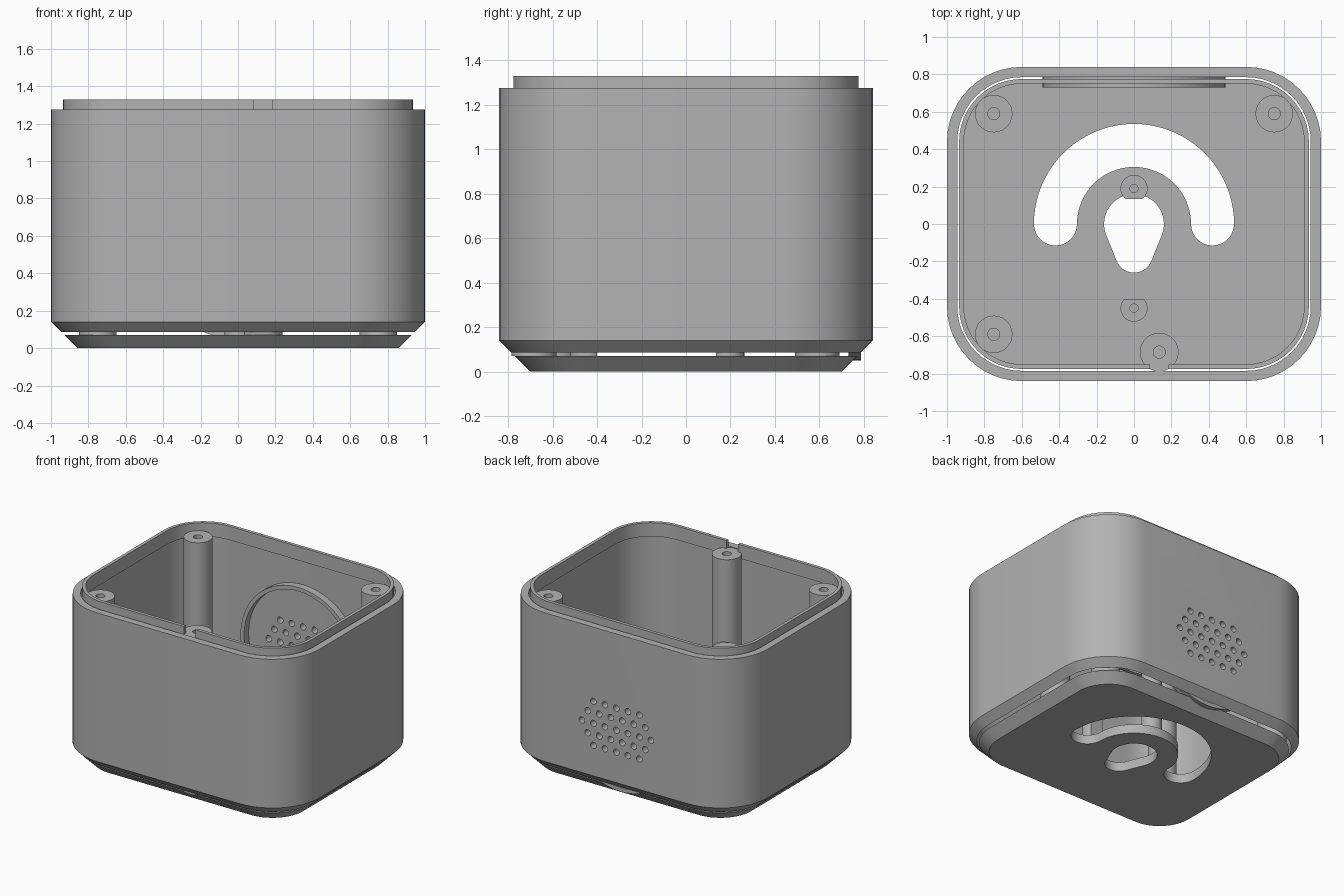
import bpy, bmesh, math
from mathutils import Vector

cube = bpy.data.objects.get("Cube")
if cube:
    bpy.data.objects.remove(cube, do_unlink=True)

grey = bpy.data.materials.new("plain grey")
grey.use_nodes = True
colour = (0.45, 0.45, 0.45, 1)
grey.diffuse_color = colour
grey.node_tree.nodes["Principled BSDF"].inputs["Base Color"].default_value = colour


def arc(cx, cy, r, a0, a1, n):
    """Points of an arc in degrees, both ends included."""
    angles = [math.radians(a0 + (a1 - a0) * i / n) for i in range(n + 1)]
    return [(cx + r * math.cos(a), cy + r * math.sin(a)) for a in angles]


def circle(cx, cy, r, n=40):
    return arc(cx, cy, r, 0, 360, n)[:-1]


def rounded(inset, z):
    """Rounded footprint of the case, moved inwards by inset."""
    pts = []
    for i, (sx, sy) in enumerate([(1, 1), (-1, 1), (-1, -1), (1, -1)]):
        pts += arc(sx * 0.6, sy * 0.44, 0.4 - inset, i * 90, i * 90 + 90, 12)
    return [(x, y, z) for x, y in pts]


def flat(pts, z):
    return [(x, y, z) for x, y in pts]


def upright(pts, y):
    return [(x, y, z) for x, z in pts]


def add_loft(bm, loops, closed=False):
    """Skin matching loops; closed joins last to first, otherwise cap the ends."""
    rows = [[bm.verts.new(p) for p in loop] for loop in loops]
    n = len(rows[0])
    pairs = list(zip(rows, rows[1:]))
    if closed:
        pairs.append((rows[-1], rows[0]))
    else:
        bm.faces.new(rows[0])
        bm.faces.new(rows[-1])
    for a, b in pairs:
        for i in range(n):
            j = (i + 1) % n
            bm.faces.new((a[i], a[j], b[j], b[i]))


def make(name, lofts, closed=False):
    bm = bmesh.new()
    for loops in lofts:
        add_loft(bm, loops, closed)
    bmesh.ops.recalc_face_normals(bm, faces=bm.faces)
    mesh = bpy.data.meshes.new(name)
    bm.to_mesh(mesh)
    bm.free()
    mesh.materials.append(grey)
    ob = bpy.data.objects.new(name, mesh)
    bpy.context.collection.objects.link(ob)
    return ob


def activate(ob):
    bpy.ops.object.select_all(action="DESELECT")
    ob.select_set(True)
    bpy.context.view_layer.objects.active = ob


def cut(ob, lofts):
    """Subtract lofted solids from a part."""
    tool = make("cutter", lofts)
    tool.hide_render = True
    mod = ob.modifiers.new("cut", "BOOLEAN")
    mod.operation = "DIFFERENCE"
    mod.solver = "EXACT"
    mod.object = tool
    activate(ob)
    bpy.ops.object.modifier_apply(modifier=mod.name)
    bpy.data.objects.remove(tool, do_unlink=True)


parts = []

# Outer wall with a chamfered lower edge, and speaker holes in the back
wall = make("outer_wall", [[rounded(0.055, 0.085), rounded(0, 0.14),
                            rounded(0, 1.275), rounded(0.055, 1.275)]], closed=True)
holes = []
for row in range(-2, 3):
    count = 7 - abs(row)
    for i in range(count):
        c = circle((i - (count - 1) / 2) * 0.097, 0.54 + row * 0.084, 0.024, 16)
        holes.append([upright(c, 0.7), upright(c, 0.9)])
cut(wall, holes)
parts.append(wall)

# Thin raised lip with a notch at the front
lip = make("rim_lip", [[rounded(0.065, 1.225), rounded(0.065, 1.33),
                        rounded(0.09, 1.33), rounded(0.09, 1.225)]], closed=True)
notch = [(0.085, -0.9), (0.185, -0.9), (0.185, -0.7), (0.085, -0.7)]
cut(lip, [[flat(notch, 1.1), flat(notch, 1.5)]])
parts.append(lip)

# Base plate with an arched slot and a keyhole-shaped opening
base = make("base_plate", [[rounded(0.14, 0), rounded(0.07, 0.07)]])
slot = (arc(0, 0, 0.535, 0, 180, 40) + arc(-0.42, 0, 0.115, 180, 360, 16)[1:]
        + arc(0, 0, 0.305, 180, 0, 30)[1:] + arc(0.42, 0, 0.115, 180, 360, 16)[1:-1])
keyhole = arc(0, 0, 0.16, -20, 200, 30) + arc(0, -0.16, 0.1, 200, 340, 20)
cut(base, [[flat(s, -0.1), flat(s, 0.2)] for s in (slot, keyhole)])
parts.append(base)


def post(name, x, y, r, hole, top, low=-1, high=1):
    """Screw post with a blind hole; low and high flatten its sides in y."""
    outer = [(px, min(max(py, low), high)) for px, py in circle(x, y, r)]
    inner = circle(x, y, hole)
    parts.append(make(name, [[flat(outer, 0.069), flat(outer, top),
                              flat(inner, top), flat(inner, top - 0.3)]]))


# Tall screw posts
post("post_back_right", -0.75, 0.59, 0.1, 0.032, 1.27)
post("post_back_left", 0.75, 0.59, 0.1, 0.032, 1.27)
post("post_front_right", -0.75, -0.59, 0.1, 0.032, 1.27)
post("post_front", 0.135, -0.685, 0.103, 0.032, 1.27, low=-0.785)

# Shorter flattened mounting bosses
post("boss_back", 0, 0.19, 0.072, 0.022, 0.69, low=0.135)
post("boss_front", 0, -0.45, 0.072, 0.022, 0.69, high=-0.4)

# Speaker mounting ring on the inside of the back wall
big, small = circle(0, 0.54, 0.49, 72), circle(0, 0.54, 0.46, 72)
parts.append(make("speaker_ring", [[upright(big, 0.73), upright(big, 0.786),
                                    upright(small, 0.786), upright(small, 0.73)]], closed=True))

for ob in parts:
    activate(ob)
    bpy.ops.object.shade_smooth_by_angle(angle=math.radians(30))
